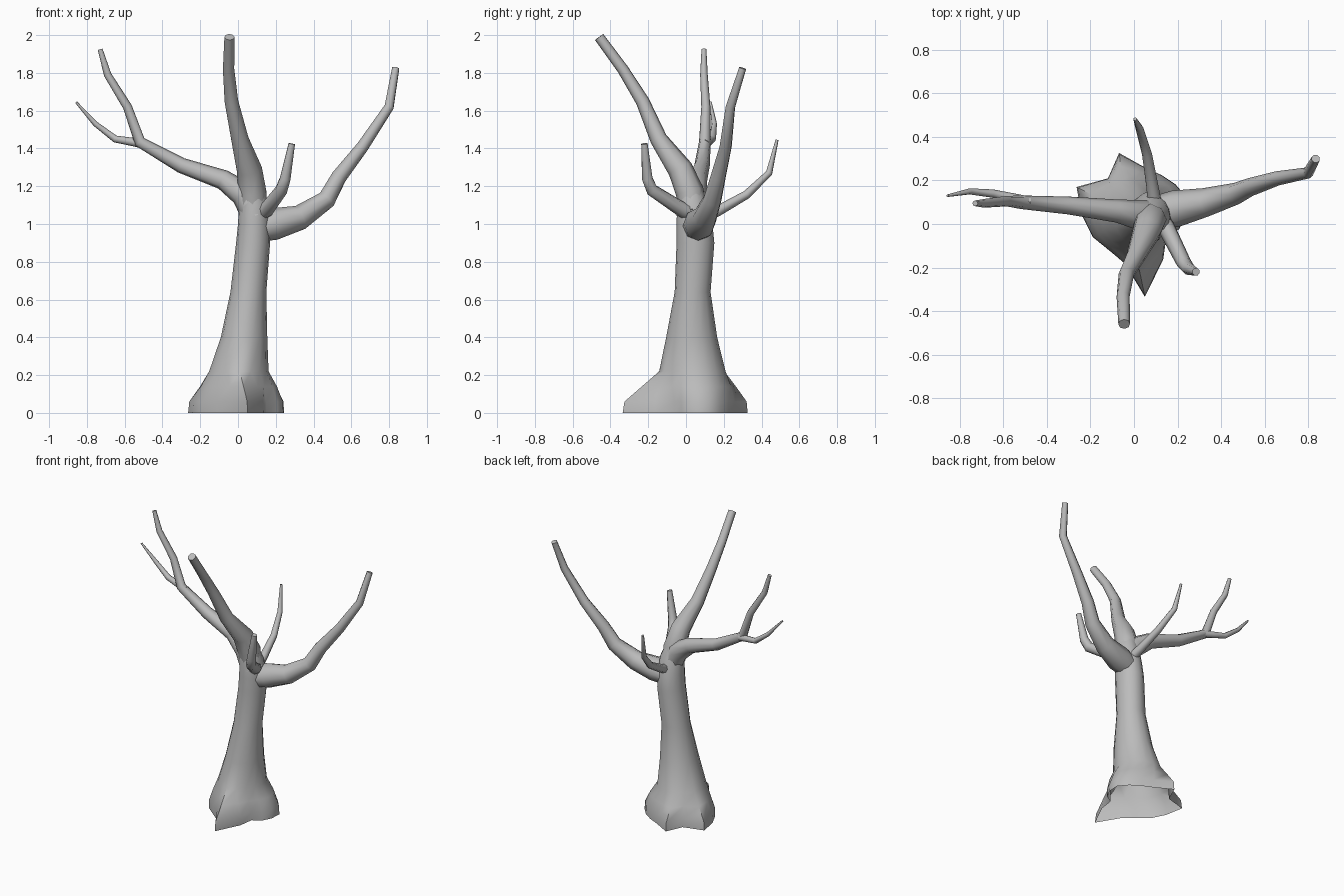
import bpy, bmesh
from math import cos, sin, pi
from mathutils import Vector

cube = bpy.data.objects.get("Cube")
if cube:
    bpy.data.objects.remove(cube, do_unlink=True)

bark = bpy.data.materials.new("grey_bark")
bark.use_nodes = True
bark.diffuse_color = (0.5, 0.5, 0.5, 1)
bark.node_tree.nodes["Principled BSDF"].inputs["Base Color"].default_value = (0.5, 0.5, 0.5, 1)


def loft(name, rings, cap_start=True):
    """Skin a list of point rings and close the ends."""
    bm = bmesh.new()
    loops = [[bm.verts.new(p) for p in ring] for ring in rings]
    n = len(loops[0])
    for low, high in zip(loops, loops[1:]):
        for i in range(n):
            j = (i + 1) % n
            bm.faces.new((low[i], low[j], high[j], high[i]))
    if cap_start:
        bm.faces.new(loops[0][::-1])
    bm.faces.new(loops[-1])
    mesh = bpy.data.meshes.new(name)
    bm.to_mesh(mesh)
    bm.free()
    mesh.materials.append(bark)
    obj = bpy.data.objects.new(name, mesh)
    bpy.context.collection.objects.link(obj)
    bpy.ops.object.select_all(action="DESELECT")
    obj.select_set(True)
    bpy.context.view_layer.objects.active = obj
    bpy.ops.object.shade_smooth_by_angle(angle=pi / 3)


def limb(name, path, sides=8):
    """Tapered tube along (x, y, z, radius) points, with mitred bends."""
    pts = [Vector(p[:3]) for p in path]
    dirs = [(b - a).normalized() for a, b in zip(pts, pts[1:])]
    tangents = [dirs[0]] + [(a + b).normalized() for a, b in zip(dirs, dirs[1:])] + [dirs[-1]]
    side = tangents[0].orthogonal().normalized()
    rings = []
    for k, (p, t) in enumerate(zip(pts, tangents)):
        if k:
            side = tangents[k - 1].rotation_difference(t) @ side
        other = t.cross(side)
        angles = [2 * pi * i / sides for i in range(sides)]
        rings.append([p + path[k][3] * (side * cos(a) + other * sin(a)) for a in angles])
    loft(name, rings)


# Trunk: root lobes fade into oval sections; the underside is open
roots = [.19, .21, .20, .20, .22, .31, .24, .34, .29, .26, .23, .24, .375, .22, .14, .17]
# height, centre x, centre y, half width, half depth, share of the root outline
sections = [
    (0, .02, .04, .17, .19, 1),
    (.06, .02, .04, .17, .19, .95),
    (.14, .01, .04, .165, .18, .48),
    (.22, .005, .04, .15, .165, .08),
    (.40, .032, .03, .123, .135, 0),
    (.64, .055, .035, .095, .095, 0),
    (.90, .08, .05, .09, .10, 0),
    (1.0, .085, .045, .085, .095, 0),
    (1.10, .085, .035, .08, .082, 0),
    (1.18, .075, .025, .06, .062, 0),
]
rings = []
for z, cx, cy, rx, ry, share in sections:
    ring = []
    for i, r in enumerate(roots):
        a = 2 * pi * i / len(roots)
        root = Vector((.05 + r * cos(a), .04 + r * sin(a), z))
        oval = Vector((cx + rx * cos(a), cy + ry * sin(a), z))
        ring.append(oval.lerp(root, share))
    rings.append(ring)
loft("trunk", rings, cap_start=False)

# Main boughs
limb("front_bough", [
    (.085, .04, 1.0, .07), (.075, .02, 1.17, .075), (.06, -.03, 1.29, .067),
    (.01, -.145, 1.45, .046), (-.035, -.23, 1.65, .036),
    (-.05, -.335, 1.82, .03), (-.045, -.46, 1.99, .027)])
limb("right_bough", [
    (.10, .03, 1.04, .08), (.03, .04, 1.16, .07), (-.08, .06, 1.235, .053),
    (-.30, .085, 1.31, .041), (-.52, .10, 1.435, .031), (-.585, .105, 1.62, .024),
    (-.69, .095, 1.79, .02), (-.73, .095, 1.925, .013)])
limb("left_bough", [
    (.07, .05, .97, .07), (.19, .07, 1.0, .085), (.33, .10, 1.035, .066),
    (.47, .14, 1.13, .05), (.535, .17, 1.25, .042), (.66, .21, 1.41, .033),
    (.80, .235, 1.62, .026), (.835, .30, 1.825, .02)])

# Thin side branches
limb("right_twig", [
    (-.48, .10, 1.42, .026), (-.56, .12, 1.435, .022), (-.65, .14, 1.45, .019),
    (-.755, .15, 1.53, .014), (-.857, .13, 1.645, .006)])
limb("front_left_branch", [
    (.10, .05, 1.05, .045), (.15, -.02, 1.075, .04), (.23, -.18, 1.18, .034),
    (.25, -.205, 1.24, .03), (.285, -.22, 1.425, .018)])
limb("back_branch", [
    (.10, .06, 1.02, .035), (.085, .17, 1.07, .028), (.06, .32, 1.155, .023),
    (.025, .44, 1.27, .018), (.005, .482, 1.445, .008)])
